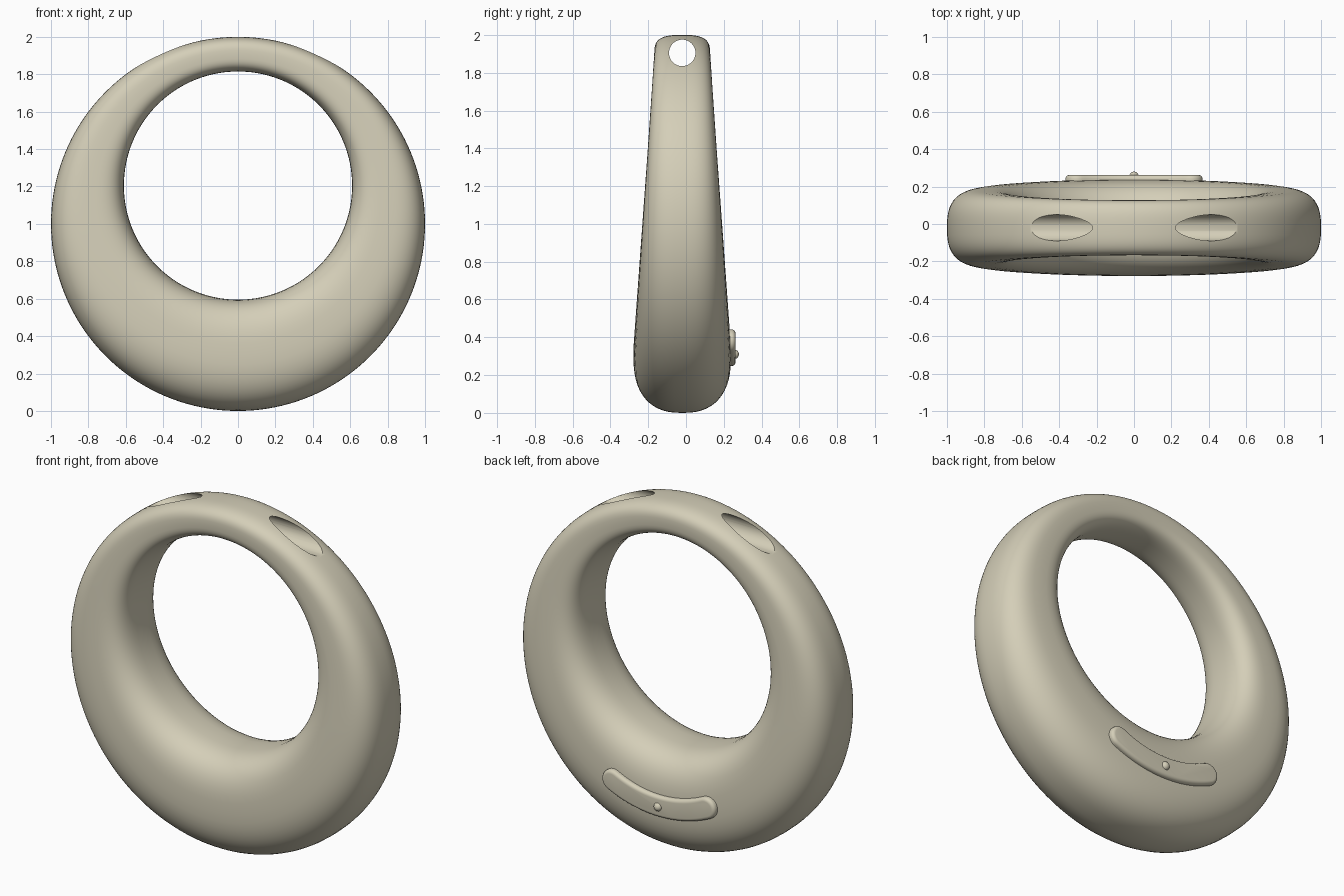
import bpy, bmesh, math
from mathutils import Vector

if "Cube" in bpy.data.objects:
    bpy.data.objects.remove(bpy.data.objects["Cube"])

Y_MID = -0.02
mat = bpy.data.materials.new("warm beige")
mat.use_nodes = True
COLOUR = (0.66, 0.62, 0.48, 1)
mat.diffuse_color = COLOUR
mat.node_tree.nodes["Principled BSDF"].inputs["Base Color"].default_value = COLOUR


def make_object(name, bm):
    bmesh.ops.recalc_face_normals(bm, faces=bm.faces)
    mesh = bpy.data.meshes.new(name)
    bm.to_mesh(mesh)
    bm.free()
    obj = bpy.data.objects.new(name, mesh)
    bpy.context.collection.objects.link(obj)
    mesh.materials.append(mat)
    return obj


def activate(obj):
    bpy.ops.object.select_all(action='DESELECT')
    obj.select_set(True)
    bpy.context.view_layer.objects.active = obj


def smooth(obj, degrees=35):
    activate(obj)
    bpy.ops.object.shade_smooth_by_angle(angle=math.radians(degrees))


def signed_power(value, exponent):
    return math.copysign(abs(value) ** exponent, value)


# Ring body: rounded sections swept between an outer and an off-centre inner circle
def ring_body(steps=160, sides=56):
    bm = bmesh.new()
    rings = []
    for i in range(steps):
        a = 2 * math.pi * i / steps
        direction = Vector((math.cos(a), 0, math.sin(a)))
        outer = Vector((0, Y_MID, 1.0)) + direction
        inner = Vector((0, Y_MID, 1.205)) + direction * 0.61
        mid, half = (outer + inner) / 2, (outer - inner) / 2
        low = (1 - math.sin(a)) / 2          # 1 at the bottom, 0 at the top
        depth = 0.147 + 0.111 * low
        ring = []
        for j in range(sides):
            t = 2 * math.pi * j / sides
            n = 2.95 - 0.5 * low + (0.4 if math.cos(t) < 0 else 0)
            u = signed_power(math.cos(t), 2 / n)
            v = signed_power(math.sin(t), 2 / n)
            ring.append(bm.verts.new(mid + half * u + Vector((0, depth * v, 0))))
        rings.append(ring)
    for i in range(steps):
        r, s = rings[i], rings[(i + 1) % steps]
        for j in range(sides):
            k = (j + 1) % sides
            bm.faces.new((r[j], r[k], s[k], s[j]))
    return make_object("ring_body", bm)


body = ring_body()

# Straight cord tunnel across the top
bpy.ops.mesh.primitive_cylinder_add(vertices=64, radius=0.07, depth=1.8,
                                    location=(0, Y_MID, 1.905),
                                    rotation=(0, math.pi / 2, 0))
cutter = bpy.context.object
cutter.name = "tunnel_cutter"
cutter.hide_render = True
cutter.data.materials.append(mat)
cut = body.modifiers.new("cord_tunnel", 'BOOLEAN')
cut.operation = 'DIFFERENCE'
cut.solver = 'EXACT'
cut.object = cutter
activate(body)
bpy.ops.object.modifier_apply(modifier=cut.name)
bpy.data.objects.remove(cutter)
smooth(body)


# Curved pill-shaped plate on the back
def back_plate(radius=0.70, half_width=0.062, sweep=math.radians(25.8)):
    centre_z, points = 1.01, []

    def arc(r, start, end, steps, cx=0, cz=centre_z):
        for i in range(steps):
            a = start + (end - start) * i / steps
            points.append((cx + r * math.sin(a), cz - r * math.cos(a)))

    arc(radius + half_width, -sweep, sweep, 32)
    arc(half_width, sweep, sweep + math.pi, 14,
        radius * math.sin(sweep), centre_z - radius * math.cos(sweep))
    arc(radius - half_width, sweep, -sweep, 32)
    arc(half_width, math.pi - sweep, 2 * math.pi - sweep, 14,
        -radius * math.sin(sweep), centre_z - radius * math.cos(sweep))
    bm = bmesh.new()
    face = bm.faces.new([bm.verts.new((x, 0.19, z)) for x, z in points])
    result = bmesh.ops.extrude_face_region(bm, geom=[face])
    bmesh.ops.translate(bm, vec=(0, 0.072, 0),
                        verts=[v for v in result["geom"] if isinstance(v, bmesh.types.BMVert)])
    rim = [e for e in bm.edges if all(v.co.y > 0.25 for v in e.verts)]
    bmesh.ops.bevel(bm, geom=rim, offset=0.02, segments=5, profile=0.5, affect='EDGES')
    return make_object("back_plate", bm)


smooth(back_plate())

# Small round button in the middle of the plate
bpy.ops.mesh.primitive_uv_sphere_add(segments=32, ring_count=16, radius=0.025,
                                     location=(0, 0.255, 0.31))
button = bpy.context.object
button.name = "button"
button.data.materials.append(mat)
smooth(button)
